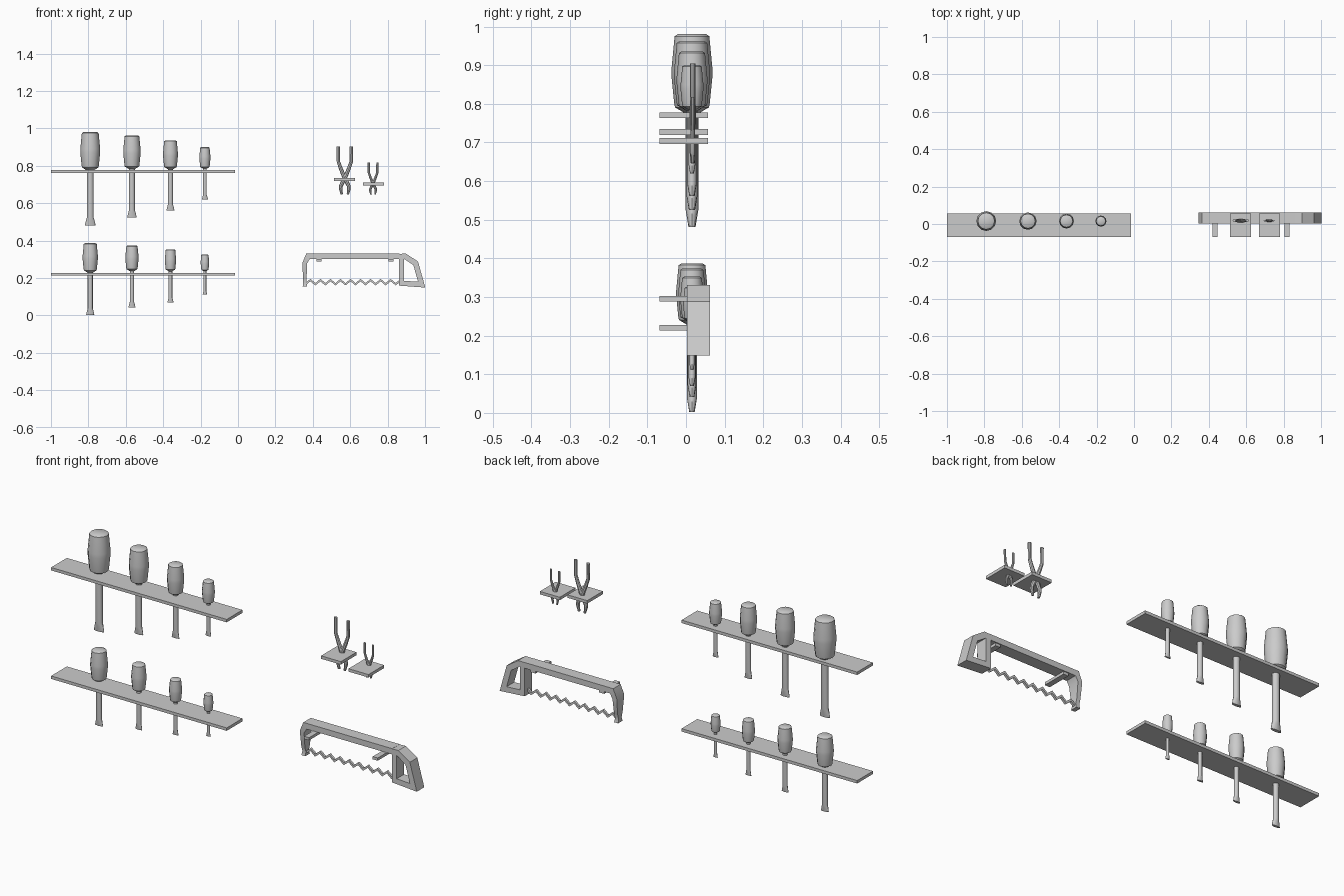
import bpy, bmesh, math
from mathutils import Vector

if "Cube" in bpy.data.objects:
    bpy.data.objects.remove(bpy.data.objects["Cube"])


def loft(name, rings, closed=False, angle=35):
    """Skin a list of vertex rings; cap the ends unless closed."""
    bm = bmesh.new()
    rows = [[bm.verts.new(p) for p in ring] for ring in rings]
    n = len(rows[0])
    pairs = list(zip(rows, rows[1:]))
    if closed:
        pairs.append((rows[-1], rows[0]))
    for a, b in pairs:
        for i in range(n):
            j = (i + 1) % n
            bm.faces.new((a[i], a[j], b[j], b[i]))
    if not closed:
        bm.faces.new(rows[0])
        bm.faces.new(rows[-1])
    bmesh.ops.recalc_face_normals(bm, faces=bm.faces)
    mesh = bpy.data.meshes.new(name)
    bm.to_mesh(mesh)
    bm.free()
    ob = bpy.data.objects.new(name, mesh)
    bpy.context.collection.objects.link(ob)
    bpy.ops.object.select_all(action='DESELECT')
    ob.select_set(True)
    bpy.context.view_layer.objects.active = ob
    bpy.ops.object.shade_smooth_by_angle(angle=math.radians(angle))
    return ob


def box(name, x0, x1, y0, y1, z0, z1):
    return loft(name, [[(x0, y0, z), (x1, y0, z), (x1, y1, z), (x0, y1, z)] for z in (z0, z1)])


def turned(name, x, y, top, s, profile, sides=12):
    """Vertical loft of ellipses: profile rows are (rx, ry, z below top)."""
    ang = [2 * math.pi * i / sides for i in range(sides)]
    return loft(name, [[(x + s * rx * math.cos(a), y + s * ry * math.sin(a), top + s * z)
                        for a in ang] for rx, ry, z in profile])


def sweep(name, path, y, sides=4, closed=False):
    """Mitred sweep in the xz plane: path rows are (x, z, half width, half depth)."""
    rings, n = [], len(path)
    for i, (x, z, w, d) in enumerate(path):
        p = Vector((x, z))
        prev = Vector(path[i - 1][:2]) if i or closed else None
        nxt = Vector(path[(i + 1) % n][:2]) if i < n - 1 or closed else None
        a = (p - prev).normalized() if prev else (nxt - p).normalized()
        b = (nxt - p).normalized() if nxt else a
        t = (a + b).normalized()
        w /= max(t.dot(a), 0.4)
        nx, nz = -t.y, t.x
        if sides == 4:
            sec = [(1, 1), (-1, 1), (-1, -1), (1, -1)]
        else:
            sec = [(math.cos(2 * math.pi * k / sides), math.sin(2 * math.pi * k / sides))
                   for k in range(sides)]
        rings.append([(x + nx * w * u, y + d * v, z + nz * w * u) for u, v in sec])
    return loft(name, rings, closed)


Y0, Y1, YC = -0.069, 0.057, 0.0155

# Long shelves
box("upper_shelf", -1.0, -0.015, Y0, Y1, 0.763, 0.778)
box("lower_shelf", -1.0, -0.015, Y0, Y1, 0.213, 0.228)

# Screwdrivers, graded in size
GRIP = [(r, r, z) for r, z in ((.036, 0), (.045, -.006), (.0465, -.022), (.053, -.09), (.053, -.11),
                               (.046, -.18), (.044, -.19), (.027, -.2), (.018, -.206))]
BLADE = [(.0175, .0165, -.2), (.0175, .0165, -.455), (.022, .014, -.47), (.029, .009, -.5)]
XS = (-0.79, -0.567, -0.361, -0.177)
ROWS = {"upper": ((.981, .963, .936, .90), (1, .876, .75, .56)),
        "lower": ((.387, .374, .353, .326), (.77, .665, .567, .43))}
for row, (tops, scales) in ROWS.items():
    for i, (x, top, s) in enumerate(zip(XS, tops, scales)):
        turned(f"{row}_screwdriver_grip_{i + 1}", x, YC, top, s, GRIP)
        turned(f"{row}_screwdriver_shaft_{i + 1}", x, YC, top, s, BLADE)

# Pliers on small shelves: two crossing mirrored halves
HALF = [(-.035, .257, .009, .007), (-.034, .175, .009, .007), (-.022, .14, .010, .008),
        (-.006, .10, .011, .009), (.007, .075, .011, .009), (.021, .045, .010, .009),
        (.022, .028, .009, .008), (.016, 0, .006, .006)]
for name, x, s, x0, x1, zs in (("large", .571, 1, .514, .625, .72), ("small", .722, .665, .668, .78, .696)):
    box(f"{name}_pliers_shelf", x0, x1, Y0, Y1, zs, zs + .015)
    for side, m in (("left", 1), ("right", -1)):
        sweep(f"{name}_pliers_{side}_half",
              [(x + m * px * s, .647 + pz * s, w * s, d * s) for px, pz, w, d in HALF],
              YC + .002, sides=8)

# Saw frame: front arm and top bar, then the closed hand grip
YS, D = 0.032, 0.03
sweep("saw_frame", [(.357, .155, .011, .018), (.357, .175, .010, .012), (.357, .20, .010, .02),
                    (.357, .28, .012, D), (.374, .316, .0145, D), (.863, .316, .0145, D)], YS)
sweep("saw_grip", [(.875, .316, .0135, D), (.894, .316, .0145, D), (.95, .279, .0145, D),
                   (.982, .165, .0145, D), (.875, .172, .0135, D)], YS, closed=True)

# Zigzag saw blade
N = 19
sweep("saw_blade", [(.36 + i * .51 / N, .178 + (.011 if i % 2 else -.011), .005, .006)
                    for i in range(N + 1)], YS)

# Pegs carrying the saw
for side, x in (("left", .433), ("right", .818)):
    box(f"saw_peg_{side}", x - .014, x + .014, Y0, Y1, .288, .302)
